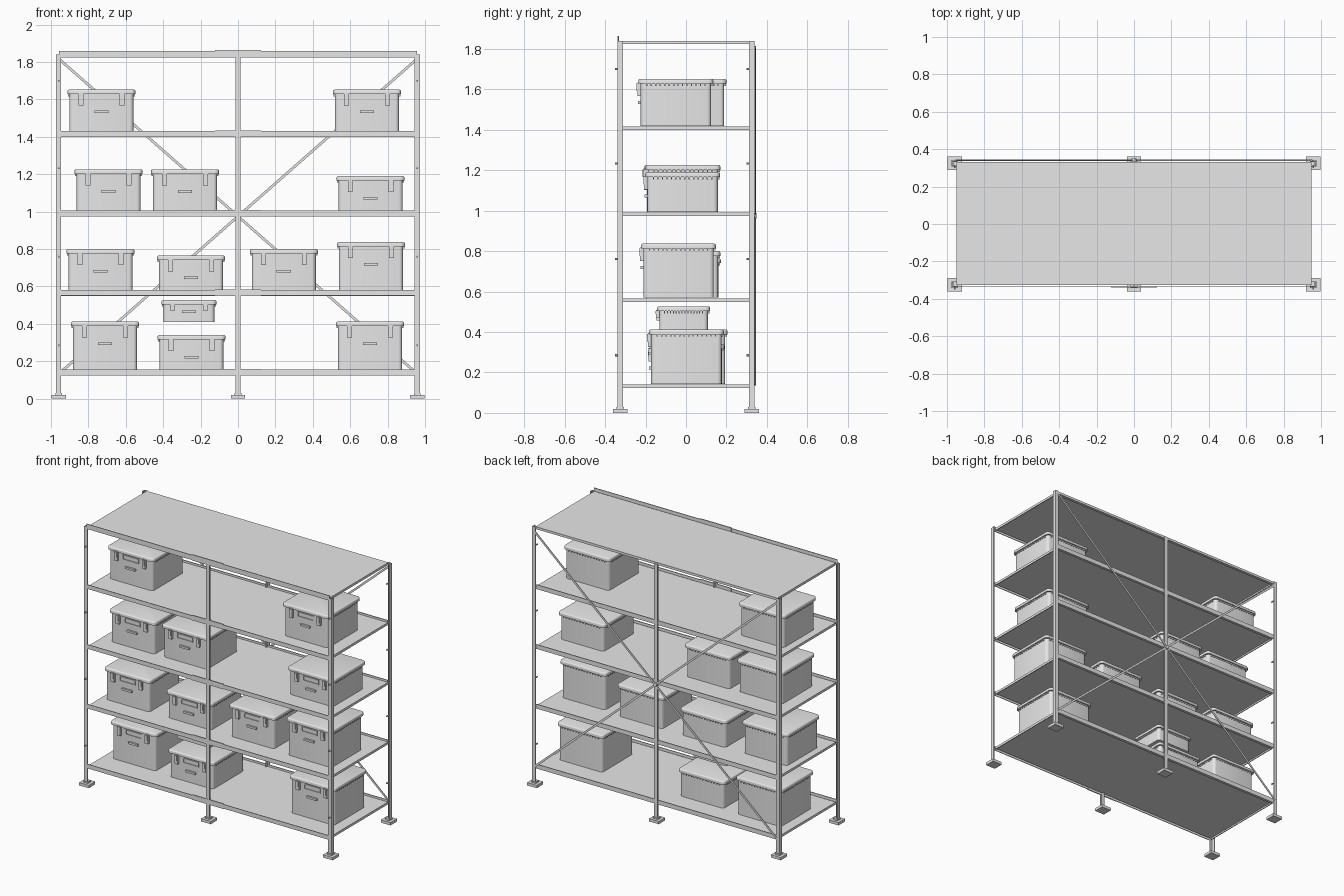
import bpy, bmesh, math
from mathutils import Matrix, Vector

if "Cube" in bpy.data.objects:
    bpy.data.objects.remove(bpy.data.objects["Cube"])

grey = bpy.data.materials.new("light_grey")
grey.diffuse_color = (0.8, 0.8, 0.8, 1)
grey.use_nodes = True
grey.node_tree.nodes["Principled BSDF"].inputs["Base Color"].default_value = grey.diffuse_color


def block(bm, lo, hi, upright=0.0, rim=0.0, segs=4):
    """Axis-aligned block; optional rounding of upright edges, then of the top edges."""
    size = [b - a for a, b in zip(lo, hi)]
    mid = [(a + b) / 2 for a, b in zip(lo, hi)]
    part = bmesh.new()
    bmesh.ops.create_cube(part, size=1, matrix=Matrix.Translation(mid) @ Matrix.Diagonal((*size, 1)))
    if upright:
        edges = [e for e in part.edges if abs(e.verts[0].co.z - e.verts[1].co.z) > 1e-4]
        bmesh.ops.bevel(part, geom=edges, offset=upright, segments=segs, profile=0.5, affect='EDGES')
    if rim:
        edges = [e for e in part.edges if all(v.co.z > hi[2] - 1e-4 for v in e.verts)]
        bmesh.ops.bevel(part, geom=edges, offset=rim, segments=3, profile=0.5, affect='EDGES')
    tmp = bpy.data.meshes.new("tmp")
    part.to_mesh(tmp)
    part.free()
    bm.from_mesh(tmp)
    bpy.data.meshes.remove(tmp)


def finish(bm, name, smooth=False):
    mesh = bpy.data.meshes.new(name)
    bm.to_mesh(mesh)
    bm.free()
    mesh.materials.append(grey)
    if smooth:
        mesh.shade_smooth()
        mesh.set_sharp_from_angle(angle=math.radians(35))
    obj = bpy.data.objects.new(name, mesh)
    bpy.context.collection.objects.link(obj)
    return obj


HX, HY = 0.972, 0.338          # outer faces of the posts
W, T = 0.027, 0.006            # post leg width and sheet thickness
TOP = 1.84
SHELVES = [0.14, 0.566, 0.99, 1.415, 1.84]   # upper faces


# Posts with base plates and bolts
def post(x_side, y_side):
    bm = bmesh.new()
    y0, y1 = sorted((y_side * HY, y_side * (HY - W)))
    f0, f1 = sorted((y_side * HY, y_side * (HY - T)))
    if x_side:
        x0, x1 = sorted((x_side * HX, x_side * (HX - W)))
        s0, s1 = sorted((x_side * HX, x_side * (HX - T)))
        block(bm, (s0, y0, 0.01), (s1, y1, TOP))
    else:
        x0, x1 = -W / 2, W / 2
        block(bm, (-T / 2, y0, 0.01), (T / 2, y1, TOP - 0.01))
    block(bm, (x0, f0, 0.01), (x1, f1, TOP - (0 if x_side else 0.01)))
    cx, cy = (x0 + x1) / 2, (y0 + y1) / 2
    block(bm, (cx - 0.038, cy - 0.036, 0), (cx + 0.038, cy + 0.036, 0.02))
    block(bm, (cx - 0.018, cy - 0.018, 0.02), (cx + 0.018, cy + 0.018, 0.03))
    for z in (0.285, 0.76, 1.232, 1.7):
        if x_side:
            turn = Matrix.Translation((cx, y0 - 0.004, z)) @ Matrix.Rotation(math.pi / 2, 4, 'X')
            bmesh.ops.create_cone(bm, cap_ends=True, segments=8, radius1=0.005, radius2=0.005,
                                  depth=0.016, matrix=turn)
    finish(bm, ("front" if y_side < 0 else "back") + "_post")


for xs in (-1, 0, 1):
    for ys in (-1, 1):
        post(xs, ys)

# Shelf boards, edge beams and splice plates
for i, z in enumerate(SHELVES):
    top = i == len(SHELVES) - 1
    bm = bmesh.new()
    block(bm, (-0.95, -0.325, z - 0.006), (0.95, 0.33, z))
    for s in (-1, 1):
        a, b = sorted((s * 0.95, s * 0.944))
        block(bm, (a, -0.32, z - 0.017), (b, 0.32, z))
    finish(bm, "shelf_board")
    bm = bmesh.new()
    rise = 0.02 if top else 0.015
    end = 0.956 if top else 0.946
    block(bm, (-end, -HY, z - 0.015), (end, -HY + 0.005, z + rise))
    block(bm, (-0.123, -HY - 0.001, z - 0.017), (0.123, -HY + 0.007, z + rise + 0.004))
    finish(bm, "front_beam")
    bm = bmesh.new()
    block(bm, (-0.946, 0.326, z - 0.017), (0.946, 0.332, z + (0 if top else 0.014)))
    block(bm, (-0.946, 0.312, z - 0.017), (0.946, 0.332, z - 0.012))
    finish(bm, "back_beam")

# Crossed bracing bars at the back
for s in (-1, 1):
    a, b = Vector((s * 0.95, 0, 1.81)), Vector((-s * 0.95, 0, 0.14))
    d = b - a
    bm = bmesh.new()
    y = 0.341 + s * 0.002
    mat = (Matrix.Translation((a + b) / 2 + Vector((0, y, 0)))
           @ Matrix.Rotation(math.atan2(-d.z, d.x), 4, 'Y')
           @ Matrix.Diagonal((d.length, 0.004, 0.014, 1)))
    bmesh.ops.create_cube(bm, size=1, matrix=mat)
    finish(bm, "brace_bar")
bm = bmesh.new()
bmesh.ops.create_cone(bm, cap_ends=True, segments=12, radius1=0.014, radius2=0.014, depth=0.012,
                      matrix=Matrix.Translation((0, 0.343, 0.975)) @ Matrix.Rotation(math.pi / 2, 4, 'X'))
finish(bm, "brace_joint")


# Storage boxes: body, lid, rim ribs, latches, label frame and handle
def storage_box(cx, y0, z0, z1, w=0.364, d=0.37, label=True):
    bm = bmesh.new()
    over, lid = 0.011, 0.024
    x0, x1, y1 = cx - w / 2, cx + w / 2, y0 + d
    f = y0 + over
    block(bm, (x0 + over, f, z0), (x1 - over, y1 - over, z1 - lid), 0.02)
    block(bm, (x0, y0, z1 - lid), (x1, y1, z1), 0.024, 0.009)
    # ribs below the lid on the sides and back
    n, r = 14, 0.003
    for k in range(n):
        t = (k + 0.5) / n
        zlo, zhi = z1 - lid - 0.011, z1 - lid
        yy = y0 + 0.03 + t * (d - 0.06)
        xx = x0 + 0.03 + t * (w - 0.06)
        block(bm, (x0 + 0.003, yy - r, zlo), (x0 + over, yy + r, zhi))
        block(bm, (x1 - over, yy - r, zlo), (x1 - 0.003, yy + r, zhi))
        block(bm, (xx - r, y1 - over, zlo), (xx + r, y1 - 0.003, zhi))
    # latches
    k = 1 if label else 0.65
    for s in (-1, 1):
        lx = cx + s * w * 0.3
        block(bm, (lx - 0.013, y0 - 0.005, z1 - 0.085 * k), (lx + 0.013, f, z1 - 0.018))
        block(bm, (lx - 0.009, y0 - 0.009, z1 - 0.06 * k), (lx + 0.009, y0 - 0.005, z1 - 0.022))
    # label frame
    if label:
        t = 0.004
        a, b, lo, hi = cx - 0.062, cx + 0.062, z1 - 0.068, z1 - 0.034
        block(bm, (a, f - 0.005, lo), (b, f, lo + t))
        block(bm, (a, f - 0.005, hi - t), (b, f, hi))
        block(bm, (a, f - 0.005, lo), (a + t, f, hi))
        block(bm, (b - t, f - 0.005, lo), (b, f, hi))
    # handle bar
    hz = z1 - (0.118 if label else 0.062)
    block(bm, (cx - 0.038, y0 - 0.002, hz - 0.007), (cx + 0.038, f, hz + 0.007))
    finish(bm, "storage_box", True)


ROWS = [
    (3, [(-0.73, -0.17, 1.652), (0.69, -0.235, 1.652)]),
    (2, [(-0.692, -0.205, 1.226), (-0.283, -0.2, 1.226), (0.709, -0.202, 1.19)]),
    (1, [(-0.735, -0.2, 0.8), (-0.251, -0.198, 0.765), (0.245, -0.2, 0.8), (0.711, -0.222, 0.837)]),
    (0, [(-0.711, -0.165, 0.412), (-0.249, -0.18, 0.34), (0.706, -0.183, 0.412)]),
]
for level, items in ROWS:
    for cx, y0, z1 in items:
        storage_box(cx, y0, SHELVES[level] + 0.004, z1)
storage_box(-0.262, -0.143, 0.41, 0.527, 0.294, 0.262, False)
